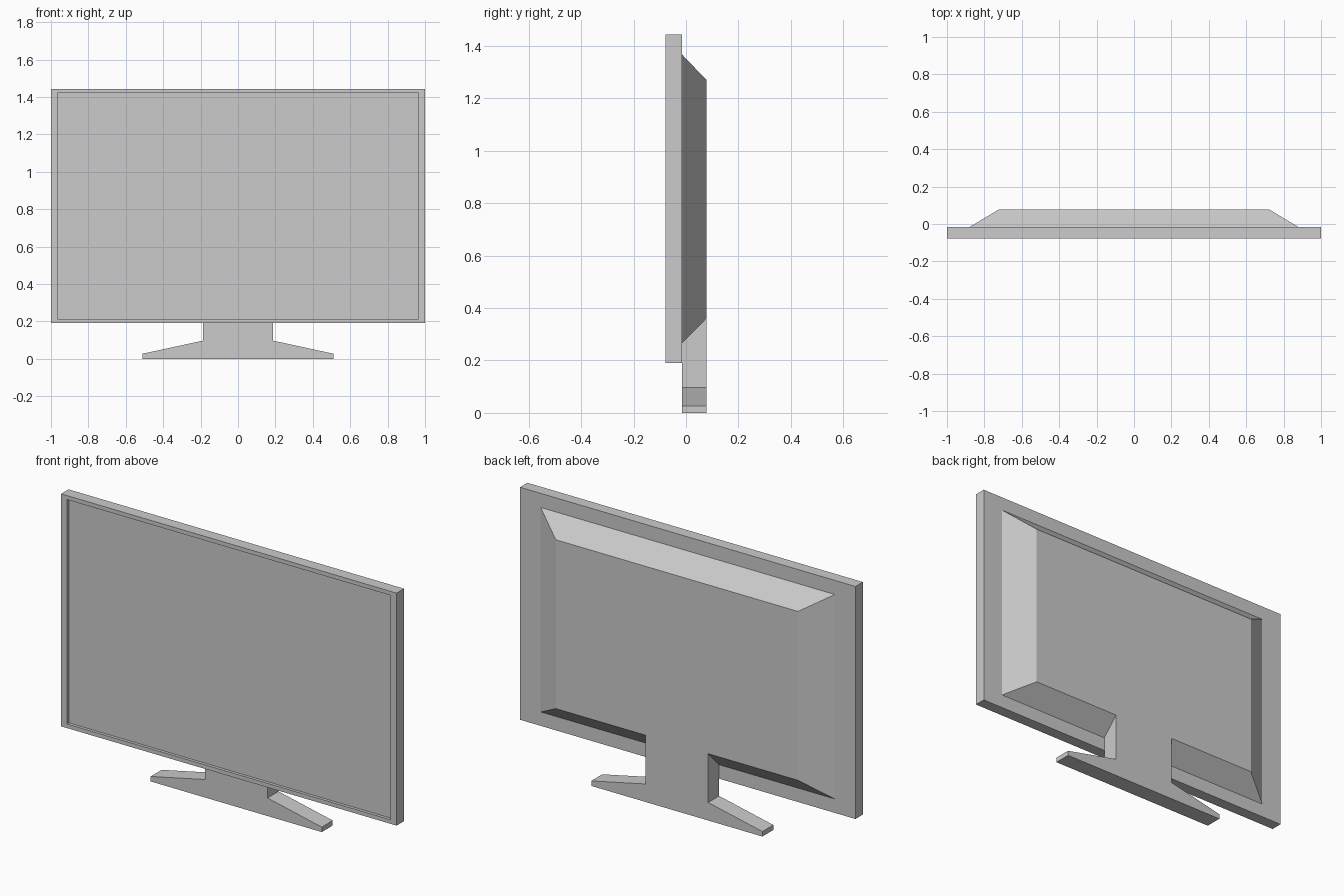
import bpy, bmesh

if "Cube" in bpy.data.objects:
    bpy.data.objects.remove(bpy.data.objects["Cube"])

FRONT, SEAM, BACK = -0.078, -0.015, 0.078


def loft(name, rings, cap_start=True, cap_end=True):
    """Bridge equal-length rings of points, optionally capping each end."""
    bm = bmesh.new()
    loops = [[bm.verts.new(p) for p in ring] for ring in rings]
    n = len(loops[0])
    for a, b in zip(loops, loops[1:]):
        for i in range(n):
            j = (i + 1) % n
            bm.faces.new((a[i], a[j], b[j], b[i]))
    if cap_start:
        bm.faces.new(loops[0][::-1])
    if cap_end:
        bm.faces.new(loops[-1])
    bmesh.ops.recalc_face_normals(bm, faces=bm.faces[:])
    mesh = bpy.data.meshes.new(name)
    bm.to_mesh(mesh)
    bm.free()
    obj = bpy.data.objects.new(name, mesh)
    bpy.context.collection.objects.link(obj)
    return obj


def rect(y, half_width, z0, z1):
    """Upright rectangle facing the y axis."""
    return [(-half_width, y, z0), (half_width, y, z0),
            (half_width, y, z1), (-half_width, y, z1)]


def stand_outline(y, top):
    """Symmetric foot and neck outline."""
    right = [(0.51, 0), (0.51, 0.027), (0.187, 0.097), (0.187, top)]
    full = right + [(-x, z) for x, z in reversed(right)]
    return [(x, y, z) for x, z in full]


# Display panel with a thin bezel and recessed screen
loft("display_panel", [
    rect(SEAM, 1.0, 0.19, 1.443),
    rect(FRONT, 1.0, 0.19, 1.443),
    rect(FRONT, 0.965, 0.212, 1.421),
    rect(FRONT + 0.016, 0.965, 0.212, 1.421),
])

# Tapered rear housing, open where it meets the panel
loft("rear_housing", [
    rect(SEAM, 0.877, 0.265, 1.367),
    rect(BACK, 0.722, 0.36, 1.27),
], cap_start=False)

# Stand: foot and neck, its top sloped to sit against the housing
loft("stand", [stand_outline(SEAM, 0.265), stand_outline(BACK, 0.36)])
